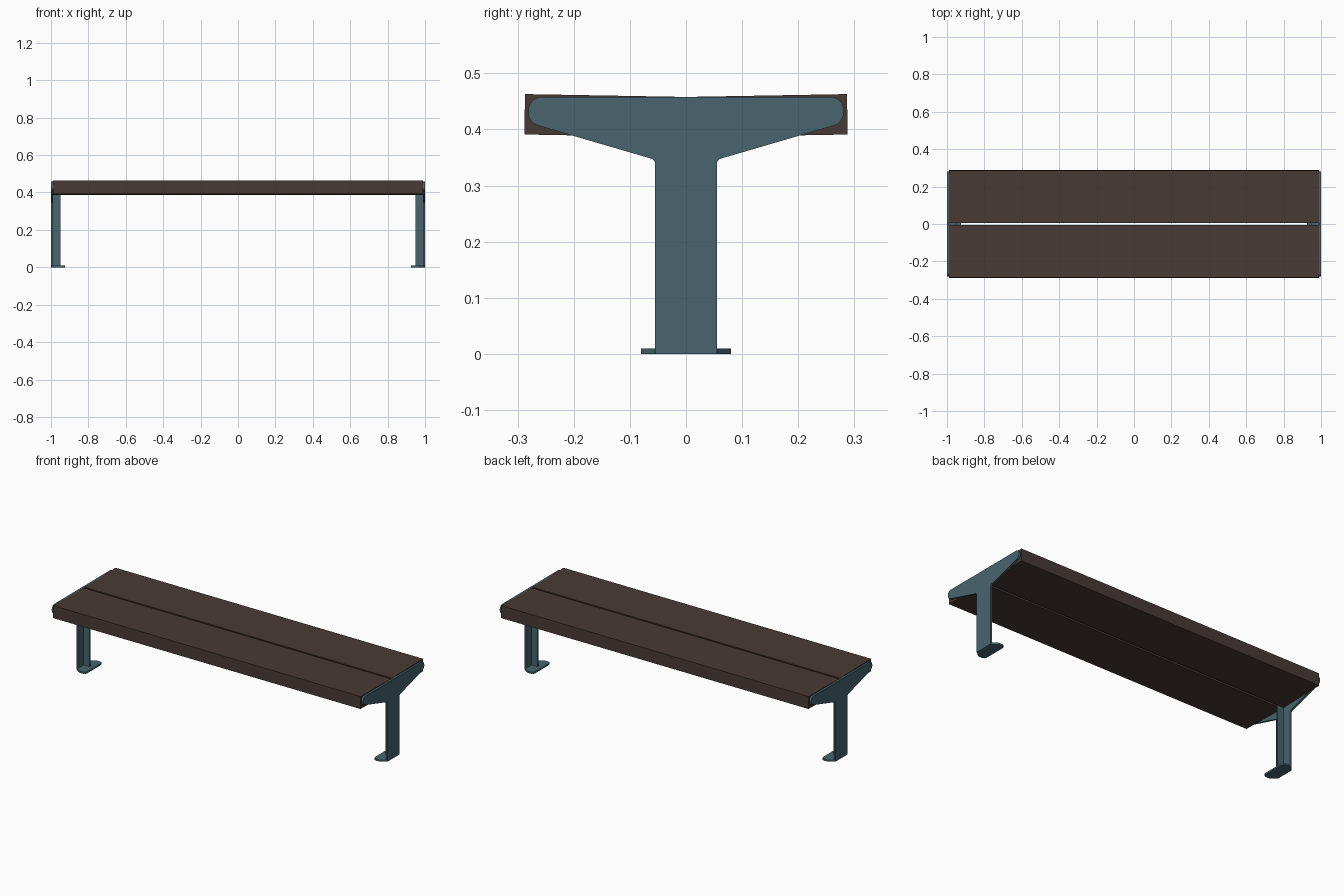
import bpy, bmesh, math
from mathutils import Vector

if "Cube" in bpy.data.objects:
    bpy.data.objects.remove(bpy.data.objects["Cube"])


def material(name, color):
    m = bpy.data.materials.new(name)
    m.diffuse_color = (*color, 1)
    m.use_nodes = True
    m.node_tree.nodes["Principled BSDF"].inputs["Base Color"].default_value = m.diffuse_color
    return m


STEEL = material("painted_steel", (0.065, 0.13, 0.16))
WOOD = material("dark_wood", (0.065, 0.042, 0.035))


def rounded(points, steps=6):
    """Fillet corners of a closed outline given as (u, v, radius)."""
    out, n = [], len(points)
    for i, (u, v, r) in enumerate(points):
        p = Vector((u, v))
        if r == 0:
            out.append(p)
            continue
        a = (Vector(points[i - 1][:2]) - p).normalized()
        b = (Vector(points[(i + 1) % n][:2]) - p).normalized()
        half = a.angle(b) / 2
        c = p + (a + b).normalized() * (r / math.sin(half))
        s = p + a * (r / math.tan(half)) - c
        e = p + b * (r / math.tan(half)) - c
        sweep = s.angle_signed(e)
        for k in range(steps + 1):
            t = -sweep * k / steps
            out.append(c + Vector((s.x * math.cos(t) - s.y * math.sin(t),
                                   s.x * math.sin(t) + s.y * math.cos(t))))
    return out


def extrude(name, outline, place, depth, mat):
    """Extrude a 2D outline; place maps (u, v) to a 3D point."""
    bm = bmesh.new()
    face = bm.faces.new([bm.verts.new(place(p)) for p in outline])
    res = bmesh.ops.extrude_face_region(bm, geom=[face])
    verts = [g for g in res["geom"] if isinstance(g, bmesh.types.BMVert)]
    bmesh.ops.translate(bm, verts=verts, vec=depth)
    bmesh.ops.recalc_face_normals(bm, faces=bm.faces[:])
    me = bpy.data.meshes.new(name)
    bm.to_mesh(me)
    bm.free()
    me.materials.append(mat)
    ob = bpy.data.objects.new(name, me)
    bpy.context.collection.objects.link(ob)
    return ob


def mirror_y(half):
    return half + [(-u, v, r) for u, v, r in reversed(half)]


# T-shaped end plate (y, z), centre rib (x, z) and foot (y, x)
plate = rounded(mirror_y([(0.055, 0.0, 0), (0.055, 0.346, 0.01),
                          (0.281, 0.412, 0.024), (0.281, 0.458, 0.024)]))
rib = [Vector(p) for p in ((0.99, 0.005), (0.95, 0.005), (0.95, 0.388), (0.99, 0.388))]
foot = rounded(mirror_y([(0.055, 0.998, 0), (0.08, 0.965, 0.008),
                         (0.08, 0.925, 0.018)]))

for side, s in (("left", -1), ("right", 1)):
    extrude(f"{side}_end_plate", plate, lambda p: (s * 0.989, p.x, p.y),
            (s * 0.011, 0, 0), STEEL)
    extrude(f"{side}_leg_rib", rib, lambda p: (s * p.x, -0.005, p.y),
            (0, 0.01, 0), STEEL)
    extrude(f"{side}_foot", foot, lambda p: (s * p.y, p.x, 0),
            (0, 0, 0.01), STEEL)

# Two seat planks, each tilted slightly up towards its outer edge
plank = [Vector(p) for p in ((0.006, 0.386), (0.288, 0.391), (0.287, 0.463), (0.005, 0.458))]
for side, s in (("front", -1), ("back", 1)):
    extrude(f"{side}_seat_plank", plank, lambda p: (-0.988, s * p.x, p.y),
            (1.976, 0, 0), WOOD)

# Smooth the rounded rims while keeping hard edges
for ob in bpy.context.collection.objects:
    ob.select_set(True)
    bpy.context.view_layer.objects.active = ob
bpy.ops.object.shade_smooth_by_angle(angle=math.radians(30))
